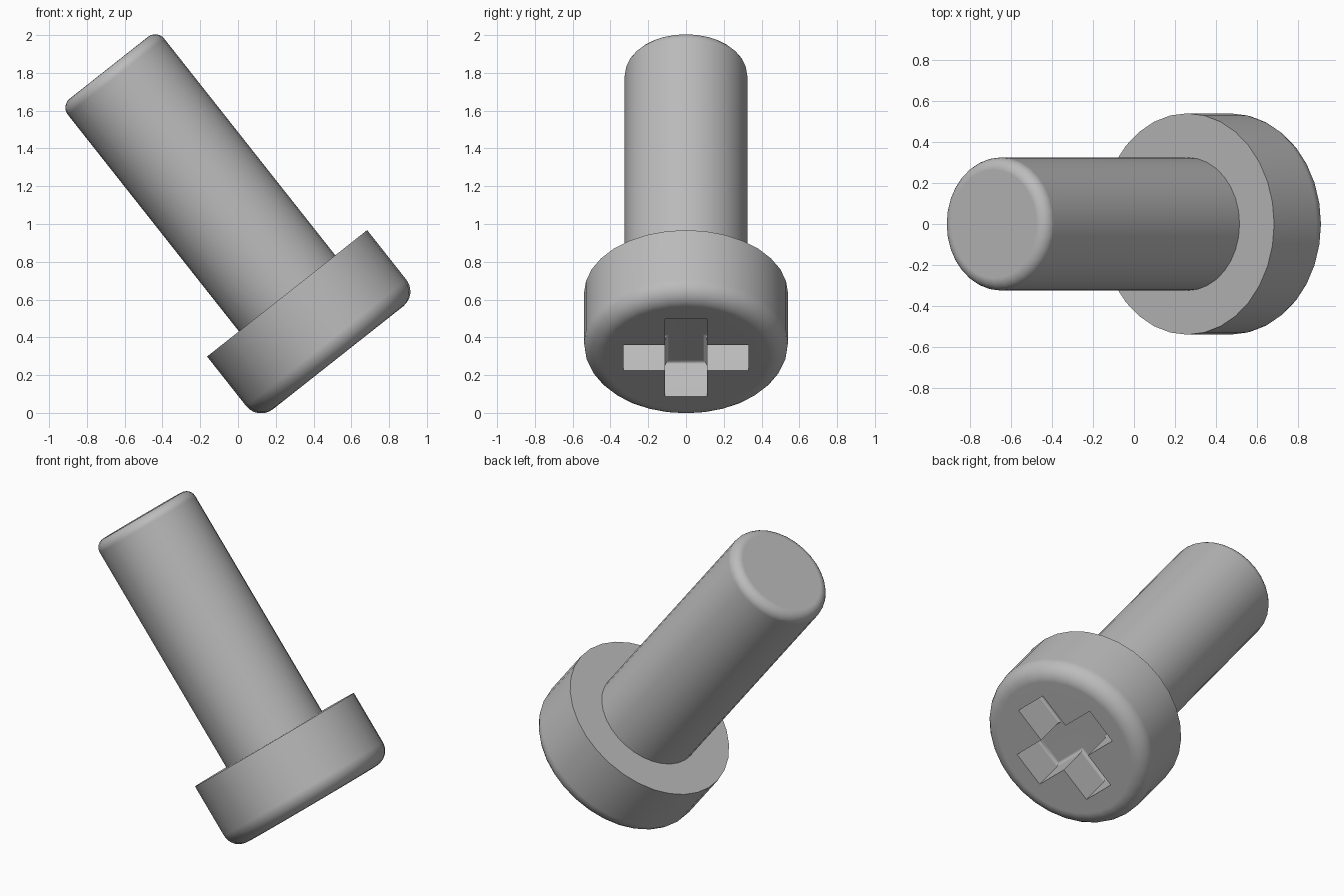
import bpy, bmesh, math
from mathutils import Matrix, Vector

cube = bpy.data.objects.get("Cube")
if cube:
    bpy.data.objects.remove(cube, do_unlink=True)

SEGMENTS = 32
HEAD_R, HEAD_H, HEAD_ROUND = 0.54, 0.435, 0.1
SHAFT_R, SHAFT_L, SHAFT_ROUND = 0.325, 1.522, 0.06
ARM, HALF_W, DEPTH = 0.33, 0.11, 0.23

# The screw leans; the origin sits where the shaft meets the head
PLACE = Matrix.Translation((0.26, 0, 0.633)) @ Matrix.Rotation(math.radians(-38.3), 4, "Y")

metal = bpy.data.materials.new("grey metal")
metal.use_nodes = True
GREY = (0.5, 0.5, 0.5, 1)
metal.diffuse_color = GREY
metal.node_tree.nodes["Principled BSDF"].inputs["Base Color"].default_value = GREY


def add_object(name, bm):
    bmesh.ops.recalc_face_normals(bm, faces=bm.faces)
    mesh = bpy.data.meshes.new(name)
    bm.to_mesh(mesh)
    bm.free()
    mesh.materials.append(metal)
    obj = bpy.data.objects.new(name, mesh)
    bpy.context.collection.objects.link(obj)
    obj.matrix_world = PLACE
    return obj


def rounded_cylinder(name, radius, z0, z1, rounding, round_z):
    """Cylinder from z0 to z1 with one rounded rim, at height round_z."""
    bm = bmesh.new()
    bmesh.ops.create_cone(bm, cap_ends=True, segments=SEGMENTS, radius1=radius,
                          radius2=radius, depth=z1 - z0,
                          matrix=Matrix.Translation((0, 0, (z0 + z1) / 2)))
    rim = [e for e in bm.edges if all(abs(v.co.z - round_z) < 1e-4 for v in e.verts)]
    bmesh.ops.bevel(bm, geom=rim, offset=rounding, segments=6, profile=0.5,
                    affect="EDGES")
    return add_object(name, bm)


def cross_cutter(z0, z1):
    """Plus-shaped prism with a softened floor edge."""
    bm = bmesh.new()
    corner = [(ARM, -HALF_W), (ARM, HALF_W), (HALF_W, HALF_W)]
    outline = [Matrix.Rotation(math.pi / 2 * k, 3, "Z") @ Vector((x, y, z0))
               for k in range(4) for x, y in corner]
    base = bm.faces.new([bm.verts.new(p) for p in outline])
    grown = bmesh.ops.extrude_face_region(bm, geom=[base])["geom"]
    top = [v for v in grown if isinstance(v, bmesh.types.BMVert)]
    bmesh.ops.translate(bm, verts=top, vec=(0, 0, z1 - z0))
    floor = [e for e in bm.edges if all(abs(v.co.z - z1) < 1e-4 for v in e.verts)]
    bmesh.ops.bevel(bm, geom=floor, offset=0.02, segments=3, profile=0.5,
                    affect="EDGES")
    return add_object("recess_cutter", bm)


def finish(obj):
    bpy.ops.object.select_all(action="DESELECT")
    obj.select_set(True)
    bpy.context.view_layer.objects.active = obj
    for mod in list(obj.modifiers):
        bpy.ops.object.modifier_apply(modifier=mod.name)
    bpy.ops.object.shade_smooth_by_angle(angle=math.radians(35))
    normals = obj.modifiers.new("flat caps", "WEIGHTED_NORMAL")
    normals.keep_sharp = True


# Shaft, set slightly into the head
shaft = rounded_cylinder("shaft", SHAFT_R, -0.05, SHAFT_L, SHAFT_ROUND, SHAFT_L)
finish(shaft)

# Head with the cross-shaped driver recess
head = rounded_cylinder("head", HEAD_R, -HEAD_H, 0, HEAD_ROUND, -HEAD_H)
cutter = cross_cutter(-HEAD_H - 0.1, -HEAD_H + DEPTH)
cutter.hide_render = True
cut = head.modifiers.new("recess", "BOOLEAN")
cut.operation = "DIFFERENCE"
cut.solver = "EXACT"
cut.object = cutter
bpy.context.view_layer.update()
finish(head)
bpy.data.objects.remove(cutter, do_unlink=True)
